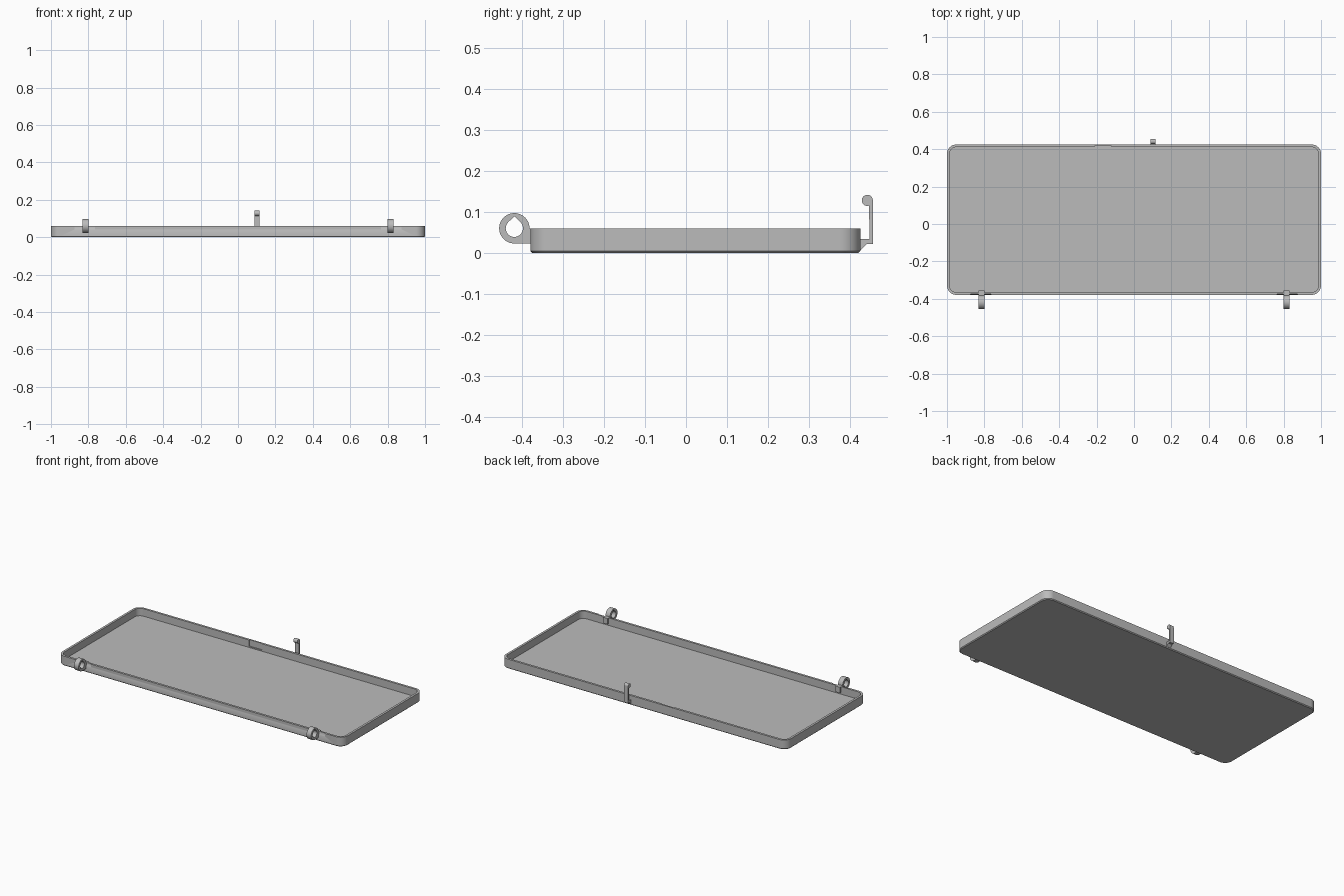
import bpy, bmesh, math
from mathutils import Matrix

if "Cube" in bpy.data.objects:
    bpy.data.objects.remove(bpy.data.objects["Cube"])

grey = bpy.data.materials.new("plain grey")
grey.diffuse_color = (0.5, 0.5, 0.5, 1)
grey.use_nodes = True
grey.node_tree.nodes["Principled BSDF"].inputs["Base Color"].default_value = grey.diffuse_color

X1, Y0, Y1 = 1.0, -0.379, 0.425      # tray outline
RIM, FLOOR, WALL = 0.06, 0.013, 0.014
PIN_Y, PIN_Z, KNUCKLE_R = -0.418, 0.060, 0.037
# local x, y, z -> world y, z, x
SIDEWAYS = Matrix(((0, 0, 1, 0), (1, 0, 0, 0), (0, 1, 0, 0), (0, 0, 0, 1)))


def activate(ob):
    bpy.ops.object.select_all(action='DESELECT')
    ob.select_set(True)
    bpy.context.view_layer.objects.active = ob


def arc(cx, cy, r, a0, a1, n):
    return [(cx + r * math.cos(math.radians(a0 + (a1 - a0) * i / n)),
             cy + r * math.sin(math.radians(a0 + (a1 - a0) * i / n))) for i in range(n + 1)]


def rounded_rect(inset, radius):
    r = radius - inset
    cx, lo, hi = X1 - radius, Y0 + radius, Y1 - radius
    return (arc(cx, hi, r, 0, 90, 10) + arc(-cx, hi, r, 90, 180, 10)
            + arc(-cx, lo, r, 180, 270, 10) + arc(cx, lo, r, 270, 360, 10))


def side_plate(name, x, width, outlines):
    """Extrude outlines drawn in the y-z plane across the given width."""
    cu = bpy.data.curves.new(name, 'CURVE')
    cu.dimensions, cu.fill_mode, cu.extrude = '2D', 'BOTH', width / 2
    for pts in outlines:
        sp = cu.splines.new('POLY')
        sp.points.add(len(pts) - 1)
        for p, (a, b) in zip(sp.points, pts):
            p.co = (a, b, 0, 1)
        sp.use_cyclic_u = True
    ob = bpy.data.objects.new(name, cu)
    bpy.context.collection.objects.link(ob)
    ob.matrix_world = Matrix.Translation((x, 0, 0)) @ SIDEWAYS
    activate(ob)
    bpy.ops.object.convert(target='MESH')
    ob = bpy.context.object
    bm = bmesh.new()
    bm.from_mesh(ob.data)
    bmesh.ops.remove_doubles(bm, verts=bm.verts, dist=1e-5)
    bmesh.ops.recalc_face_normals(bm, faces=bm.faces)
    bm.to_mesh(ob.data)
    bm.free()
    return ob


def finish(ob):
    ob.data.materials.clear()
    ob.data.materials.append(grey)
    activate(ob)
    bpy.ops.object.shade_smooth_by_angle(angle=math.radians(30))


# Tray: chamfered underside, outer wall, flat rim, inner wall, floor
bm = bmesh.new()
loops = []
for inset, z in ((0.005, 0), (0, 0.005), (0, RIM), (WALL, RIM), (WALL, FLOOR)):
    loops.append([bm.verts.new((x, y, z)) for x, y in rounded_rect(inset, 0.05)])
for a, b in zip(loops, loops[1:]):
    for i in range(len(a)):
        j = (i + 1) % len(a)
        bm.faces.new((a[i], a[j], b[j], b[i]))
bm.faces.new(loops[0][::-1])
bm.faces.new(loops[-1])
bmesh.ops.recalc_face_normals(bm, faces=bm.faces)
mesh = bpy.data.meshes.new("tray")
bm.to_mesh(mesh)
bm.free()
tray = bpy.data.objects.new("tray", mesh)
bpy.context.collection.objects.link(tray)

# Cutters: hinge clearance on the front wall, shallow recess inside the back wall
cutters = [side_plate("clearance_cutter", sx * 0.82, 0.11,
                      [arc(PIN_Y, PIN_Z, 0.044, 0, 352.5, 47)]) for sx in (-1, 1)]
ya, yb = Y1 - WALL - 0.01, Y1 - WALL + 0.005
cutters.append(side_plate("recess_cutter", -0.165, 0.09,
                          [[(ya, 0.02), (yb, 0.02), (yb, 0.08), (ya, 0.08)]]))
for c in cutters:
    c.hide_render = True
    mod = tray.modifiers.new("cut", 'BOOLEAN')
    mod.operation, mod.solver, mod.object = 'DIFFERENCE', 'EXACT', c
    activate(tray)
    bpy.ops.object.modifier_apply(modifier=mod.name)
    bpy.data.objects.remove(c)
finish(tray)

# Hinge knuckles: ring with a teardrop hole and a foot through the front wall
foot = PIN_Z - KNUCKLE_R
knuckle = arc(PIN_Y, PIN_Z, KNUCKLE_R, 0, 270, 36) + [
    (-0.355, foot), (-0.355, PIN_Z)]
hole = arc(PIN_Y, PIN_Z, 0.021, 135, 405, 30) + [(PIN_Y, PIN_Z + 0.0295)]
for side, sx in (("left", -1), ("right", 1)):
    finish(side_plate("hinge_knuckle_" + side, sx * 0.815, 0.032, [knuckle, hole]))

# Latch: foot on the back wall, thin upright, round catch at the tip
latch = ([(0.424, 0.005), (0.441, 0.022), (0.455, 0.022), (0.455, 0.128)]
         + arc(0.4415, 0.128, 0.0135, 10, 290, 24)
         + [(0.4465, 0.034), (0.424, 0.034)])
finish(side_plate("latch", 0.102, 0.028, [latch]))
